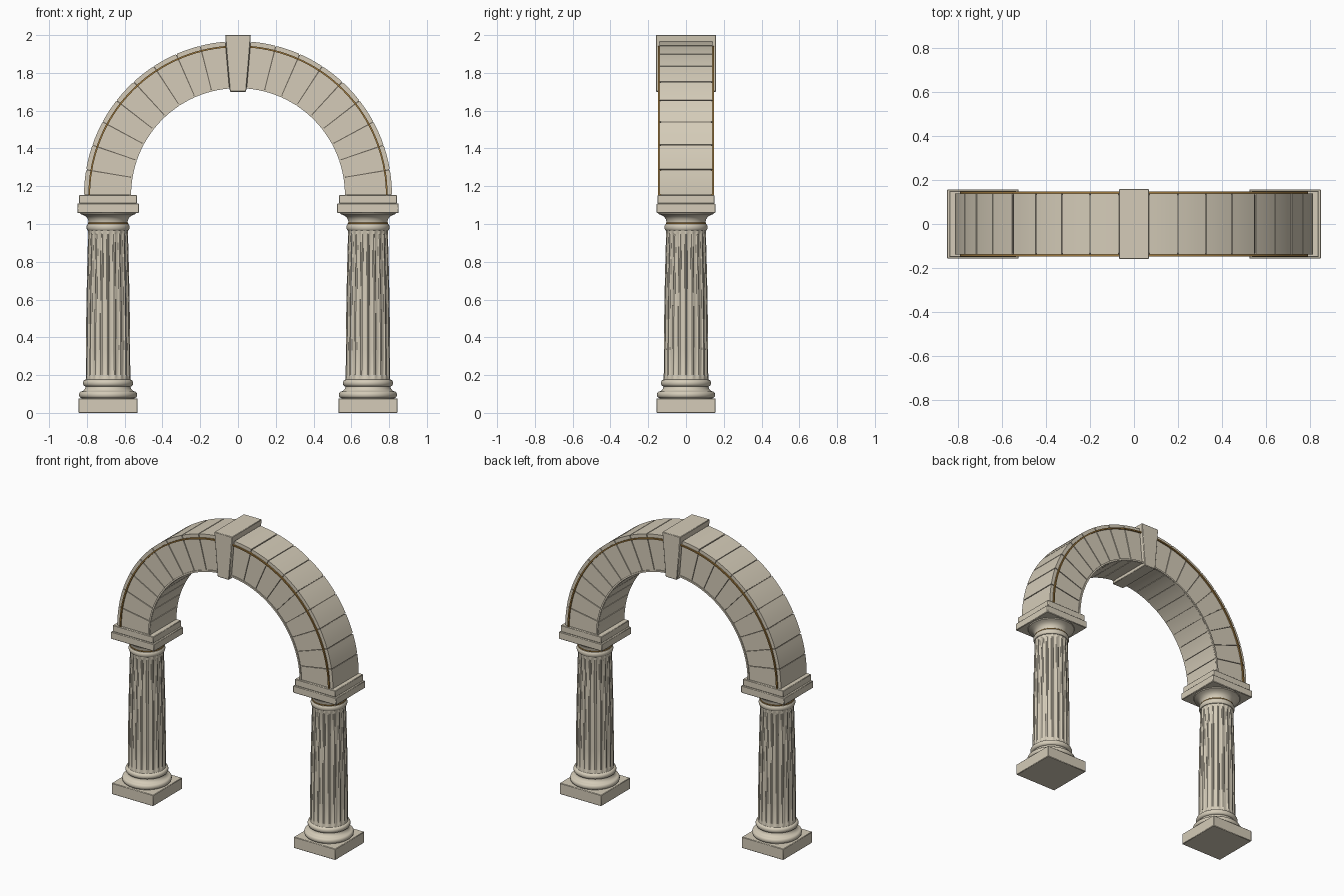
import bpy, bmesh
from math import sin, cos, pi, radians

if "Cube" in bpy.data.objects:
    bpy.data.objects.remove(bpy.data.objects["Cube"], do_unlink=True)

SPRING = 1.153        # height where the arch starts
COLUMN_X = 0.688
BLOCKS = 19           # the middle one is the keystone


def material(name, r, g, b):
    m = bpy.data.materials.new(name)
    m.use_nodes = True
    m.diffuse_color = (r, g, b, 1)
    bsdf = m.node_tree.nodes["Principled BSDF"]
    bsdf.inputs["Base Color"].default_value = (r, g, b, 1)
    bsdf.inputs["Roughness"].default_value = 0.8
    return m


stone = material("pale limestone", 0.66, 0.60, 0.48)
mortar = material("dark mortar", 0.16, 0.14, 0.11)
bronze = material("bronze trim", 0.36, 0.20, 0.05)


def finish(bm, name, mat, x=0, bevel=0):
    bmesh.ops.recalc_face_normals(bm, faces=bm.faces)
    mesh = bpy.data.meshes.new(name)
    bm.to_mesh(mesh)
    bm.free()
    mesh.materials.append(mat)
    obj = bpy.data.objects.new(name, mesh)
    obj.location.x = x
    bpy.context.collection.objects.link(obj)
    bpy.ops.object.select_all(action='DESELECT')
    obj.select_set(True)
    bpy.context.view_layer.objects.active = obj
    bpy.ops.object.shade_smooth_by_angle(angle=radians(30))
    if bevel:
        mod = obj.modifiers.new("Soft edge", 'BEVEL')
        mod.width = bevel
        mod.segments = 1
    return obj


def skin(bm, loops):
    """Join a list of closed loops into a capped solid."""
    rings = [[bm.verts.new(p) for p in loop] for loop in loops]
    n = len(rings[0])
    for a, b in zip(rings, rings[1:]):
        for i in range(n):
            j = (i + 1) % n
            bm.faces.new((a[i], a[j], b[j], b[i]))
    bm.faces.new(rings[0])
    bm.faces.new(rings[-1])


def arc(bm, r0, r1, a0, a1, y0, y1, steps):
    """Rectangular section swept round the arch centre."""
    loops = []
    for k in range(steps + 1):
        a = a0 + (a1 - a0) * k / steps
        loops.append([(r * cos(a), y, SPRING + r * sin(a))
                      for r, y in ((r0, y0), (r1, y0), (r1, y1), (r0, y1))])
    skin(bm, loops)


def slab(name, x, half_x, half_y, z0, z1):
    bm = bmesh.new()
    skin(bm, [[(sx * half_x, sy * half_y, z) for sx, sy in
               ((-1, -1), (1, -1), (1, 1), (-1, 1))] for z in (z0, z1)])
    return finish(bm, name, stone, x, 0.003)


def lathe(name, x, profile, mat, sides=48):
    bm = bmesh.new()
    skin(bm, [[(r * cos(2 * pi * i / sides), r * sin(2 * pi * i / sides), z)
               for i in range(sides)] for r, z in profile])
    return finish(bm, name, mat, x)


def bead(r, z, height, bulge, n=8):
    """Half-round moulding profile from z upward."""
    return [(r + bulge * sin(pi * k / n), z + height * (1 - cos(pi * k / n)) / 2)
            for k in range(n + 1)]


def fluted_shaft(name, x, z0, z1, r0, r1, flutes=20, depth=0.008):
    section = ((0, 0), (0.2, 0), (0.33, 0.7), (0.6, 1), (0.87, 0.7))
    loops = []
    for t in (0, 0.02, 0.035, 0.2, 0.4, 0.6, 0.8, 0.965, 0.98, 1):
        radius = r0 + (r1 - r0) * t + 0.003 * sin(pi * t)
        cut = depth * min(1, max(0, min(t, 1 - t) - 0.01) / 0.025)
        loop = []
        for f in range(flutes):
            for s, d in section:
                a = 2 * pi * (f + s - 0.1) / flutes
                r = radius - cut * d
                loop.append((r * cos(a), r * sin(a), z0 + (z1 - z0) * t))
        loops.append(loop)
    bm = bmesh.new()
    skin(bm, loops)
    return finish(bm, name, stone, x)


# Columns
for side, label in ((-1, "right"), (1, "left")):
    x = side * COLUMN_X
    slab(label + "_plinth", x, 0.157, 0.157, 0, 0.076)
    lathe(label + "_base_moulding", x,
          [(0.14, 0.076)] + bead(0.14, 0.078, 0.036, 0.014)
          + [(0.13, 0.118), (0.122, 0.128), (0.119, 0.138)]
          + bead(0.119, 0.14, 0.036, 0.014) + [(0.116, 0.18)], stone)
    fluted_shaft(label + "_shaft", x, 0.176, 0.97, 0.118, 0.105)
    lathe(label + "_neck_ring", x, bead(0.104, 0.965, 0.036, 0.01), stone)
    lathe(label + "_neck_band", x, bead(0.104, 1.0, 0.008, 0.003), bronze)
    lathe(label + "_capital_bell", x,
          [(0.103, 0.998), (0.104, 1.015), (0.108, 1.028), (0.117, 1.039),
           (0.13, 1.047), (0.146, 1.053), (0.15, 1.062)], stone)
    slab(label + "_abacus", x, 0.163, 0.157, 1.059, 1.108)
    slab(label + "_impost", x, 0.153, 0.15, 1.108, SPRING)

# Arch stones, with narrow open joints over a recessed core
bm = bmesh.new()
step = pi / BLOCKS
for i in range(BLOCKS):
    if i != BLOCKS // 2:
        arc(bm, 0.566, 0.815, i * step + 0.004, (i + 1) * step - 0.004,
            -0.139, 0.139, 4)
finish(bm, "arch_stones", stone)

bm = bmesh.new()
arc(bm, 0.571, 0.810, 0, pi, -0.133, 0.133, 76)
finish(bm, "arch_joints", mortar)

# Mouldings on both arch faces
for sy, label in ((-1, "front"), (1, "back")):
    for name, r0, r1, out, mat in (("outer_trim", 0.783, 0.792, 0.149, bronze),
                                   ("inner_rim", 0.567, 0.578, 0.146, stone)):
        bm = bmesh.new()
        arc(bm, r0, r1, 0, pi, sy * 0.13, sy * out, 76)
        finish(bm, label + "_" + name, mat)

# Keystone
bm = bmesh.new()
skin(bm, [[(-0.043, y, 1.70), (0.043, y, 1.70), (0.068, y, 2.0), (-0.068, y, 2.0)]
          for y in (-0.16, 0.16)])
finish(bm, "keystone", stone, 0, 0.003)
